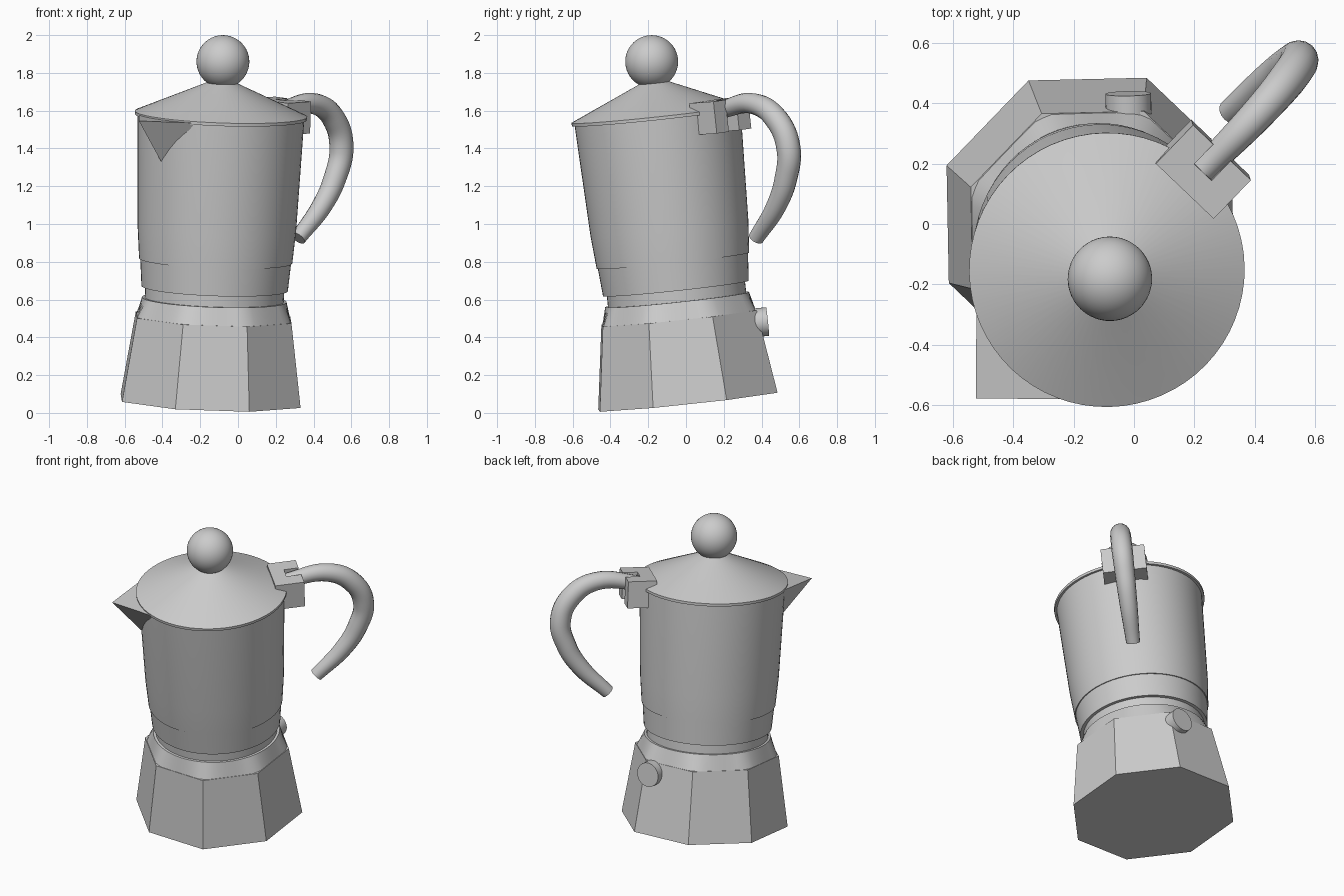
import bpy, bmesh, math
from mathutils import Matrix, Vector

if "Cube" in bpy.data.objects:
    bpy.data.objects.remove(bpy.data.objects["Cube"])

# Single brushed grey colour
grey = bpy.data.materials.new("plain grey")
grey.use_nodes = True
colour = (0.6, 0.6, 0.6, 1)
grey.diffuse_color = colour
grey.node_tree.nodes["Principled BSDF"].inputs["Base Color"].default_value = colour

# The whole pot leans slightly: pot frame has its origin at the base centre
axis = Vector((0.036, -0.106, 0.9937)).normalized()
tilt = Vector((0, 0, 1)).rotation_difference(axis).to_matrix().to_4x4()
POT = Matrix.Translation((-0.145, 0.01, 0.063)) @ tilt @ Matrix.Rotation(math.radians(1.2), 4, "Z")
HANDLE = POT @ Matrix.Rotation(math.radians(45), 4, "Z")
SPOUT = POT @ Matrix.Rotation(math.radians(223.5), 4, "Z")


def finish(name, bm, frame=POT, smooth=True):
    bmesh.ops.recalc_face_normals(bm, faces=bm.faces)
    mesh = bpy.data.meshes.new(name)
    bm.to_mesh(mesh)
    bm.free()
    mesh.materials.append(grey)
    obj = bpy.data.objects.new(name, mesh)
    bpy.context.collection.objects.link(obj)
    obj.matrix_world = frame
    if smooth:
        bpy.ops.object.select_all(action="DESELECT")
        obj.select_set(True)
        bpy.context.view_layer.objects.active = obj
        bpy.ops.object.shade_smooth_by_angle(angle=math.radians(25))
    return obj


def loft(name, rings, sides=64, start=0.0, smooth=True):
    """Stack rings of (radius or radius function, height) with end caps."""
    bm = bmesh.new()
    loops = []
    for radius, z in rings:
        loop = []
        for i in range(sides):
            a = start + math.tau * i / sides
            r = radius(a) if callable(radius) else radius
            loop.append(bm.verts.new((r * math.cos(a), r * math.sin(a), z)))
        loops.append(loop)
    for low, high in zip(loops, loops[1:]):
        for i in range(sides):
            j = (i + 1) % sides
            bm.faces.new((low[i], low[j], high[j], high[i]))
    bm.faces.new(loops[0])
    bm.faces.new(loops[-1])
    return finish(name, bm, smooth=smooth)


def box(bm, low, high):
    low, high = Vector(low), Vector(high)
    place = Matrix.Translation((low + high) / 2) @ Matrix.Diagonal((*(high - low), 1))
    bmesh.ops.create_cube(bm, size=1, matrix=place)


def shoulder_edge(a):
    """Octagon outline with trimmed corners."""
    turn = (a + math.pi / 8) % (math.pi / 4) - math.pi / 8
    return min(0.408 / math.cos(turn), 0.43)


# Octagonal boiler and its rounded shoulder
loft("boiler", [(0.512, 0), (0.443, 0.445)], sides=8, start=math.pi / 8, smooth=False)
loft("boiler_shoulder", [(shoulder_edge, 0.44), (0.383, 0.54)], sides=96)

# Neck, screw ring and upper jug
loft("neck", [(0.368, 0.52), (0.368, 0.62)])
loft("screw_ring", [(0.388, 0.6), (0.4, 0.75)])
loft("jug", [(0.406, 0.748), (0.42, 0.92), (0.442, 1.52)])

# Conical lid and round knob
loft("lid", [(0.456, 1.513), (0.457, 1.53), (0.09, 1.69), (0.07, 1.7)])
bm = bmesh.new()
bmesh.ops.create_uvsphere(bm, u_segments=48, v_segments=24, radius=0.14,
                          matrix=Matrix.Translation((0, 0, 1.808)))
finish("lid_knob", bm)

# Pointed pouring spout
bm = bmesh.new()
tip, left, right, foot = [bm.verts.new(p) for p in (
    (0.61, 0, 1.522), (0.4, 0.21, 1.522), (0.4, -0.21, 1.522), (0.425, 0, 1.285))]
for face in ((tip, left, right), (tip, left, foot), (tip, right, foot), (left, right, foot)):
    bm.faces.new(face)
finish("spout", bm, SPOUT, smooth=False)

# Safety valve on the back wall
bm = bmesh.new()
bmesh.ops.create_cone(bm, cap_ends=True, segments=32, radius1=0.076, radius2=0.076, depth=0.075,
                      matrix=Matrix.Translation((0.121, 0.425, 0.378)) @ Matrix.Rotation(math.pi / 2, 4, "X"))
finish("safety_valve", bm)

# Slotted hinge bracket
bm = bmesh.new()
box(bm, (0.37, -0.133, 1.41), (0.457, 0.133, 1.58))
for side in (-1, 1):
    inner, outer = sorted((side * 0.04, side * 0.133))
    box(bm, (0.457, inner, 1.41), (0.548, outer, 1.58))
finish("hinge_bracket", bm, HANDLE, smooth=False)

# Curved tapering handle: distance out, height, thickness
path = [(0.455, 1.525, 0.045), (0.72, 1.545, 0.056), (0.868, 1.455, 0.063), (0.932, 1.3, 0.064),
        (0.89, 1.14, 0.06), (0.8, 1.0, 0.054), (0.625, 0.835, 0.042)]
curve = bpy.data.curves.new("handle", "CURVE")
curve.dimensions = "3D"
curve.bevel_depth = 1
curve.bevel_resolution = 6
curve.use_fill_caps = True
spline = curve.splines.new("BEZIER")
spline.resolution_u = 8
spline.bezier_points.add(len(path) - 1)
for point, (out, height, thick) in zip(spline.bezier_points, path):
    point.co = (out, 0, height)
    point.radius = thick
    point.handle_left_type = point.handle_right_type = "AUTO"
helper = bpy.data.objects.new("handle_curve", curve)
bpy.context.collection.objects.link(helper)
bpy.context.view_layer.update()
bm = bmesh.new()
bm.from_mesh(helper.evaluated_get(bpy.context.evaluated_depsgraph_get()).to_mesh())
bmesh.ops.remove_doubles(bm, verts=bm.verts, dist=0.0005)
bpy.data.objects.remove(helper)
finish("handle", bm, HANDLE)
